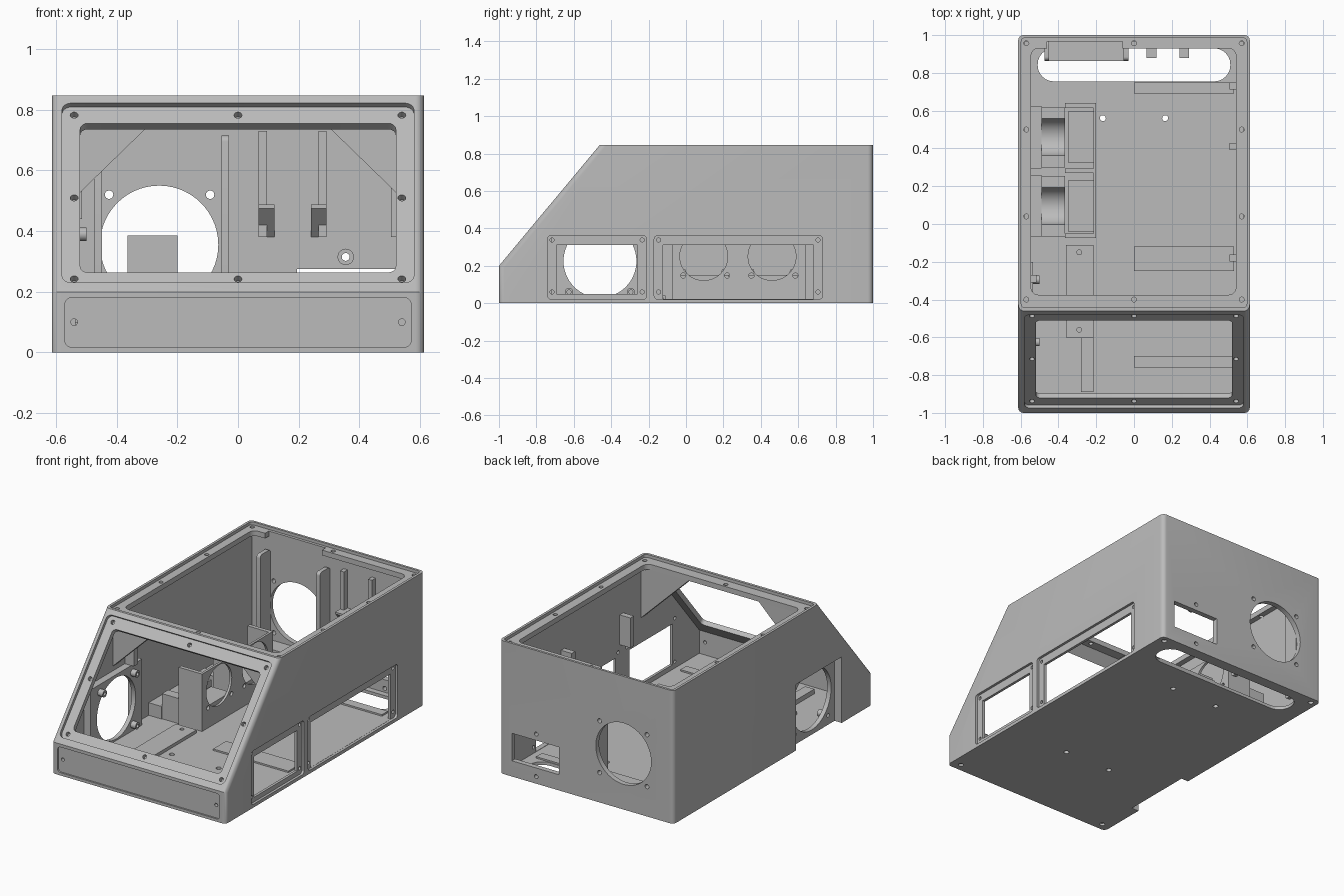
import bpy, bmesh, math
from mathutils import Matrix, Vector

if "Cube" in bpy.data.objects:
    bpy.data.objects.remove(bpy.data.objects["Cube"])

grey = bpy.data.materials.new("light_grey_plastic")
grey.use_nodes = True
grey.diffuse_color = (0.5, 0.5, 0.5, 1)
grey.node_tree.nodes["Principled BSDF"].inputs["Base Color"].default_value = (0.5, 0.5, 0.5, 1)

W, TOP = 0.613, 0.847
# frame of the sloped face: x, up the slope, outward
SLOPE = Vector((0, 0.54, TOP - 0.2)).normalized()
OUT = Vector((0, -SLOPE.z, SLOPE.y))
ON_SLOPE = Matrix(((1, 0, 0, 0), (0, SLOPE.y, OUT.y, -1), (0, SLOPE.z, OUT.z, 0.2), (0, 0, 0, 1)))


def prism(name, pts, axis, lo, hi, matrix=None):
    """Extrude a 2D outline along an axis."""
    place = {"x": lambda u, v, h: (h, u, v), "y": lambda u, v, h: (u, h, v),
             "z": lambda u, v, h: (u, v, h)}[axis]
    bm = bmesh.new()
    rings = [[bm.verts.new(place(u, v, h)) for u, v in pts] for h in (lo, hi)]
    bm.faces.new(rings[0])
    bm.faces.new(rings[1])
    for i in range(len(pts)):
        j = (i + 1) % len(pts)
        bm.faces.new((rings[0][i], rings[0][j], rings[1][j], rings[1][i]))
    if matrix:
        bm.transform(matrix)
    bmesh.ops.recalc_face_normals(bm, faces=bm.faces)
    mesh = bpy.data.meshes.new(name)
    bm.to_mesh(mesh)
    bm.free()
    mesh.materials.append(grey)
    obj = bpy.data.objects.new(name, mesh)
    bpy.context.collection.objects.link(obj)
    return obj


def rect(u0, u1, v0, v1, r=0.0):
    if not r:
        return [(u0, v0), (u1, v0), (u1, v1), (u0, v1)]
    corners = [(u1 - r, v1 - r), (u0 + r, v1 - r), (u0 + r, v0 + r), (u1 - r, v0 + r)]
    return [(cu + r * math.cos((q + k / 6) * math.pi / 2), cv + r * math.sin((q + k / 6) * math.pi / 2))
            for q, (cu, cv) in enumerate(corners) for k in range(7)]


def circle(u, v, r, n=14):
    return [(u + r * math.cos(2 * math.pi * i / n), v + r * math.sin(2 * math.pi * i / n)) for i in range(n)]


def box(name, x0, x1, y0, y1, z0, z1):
    return prism(name, rect(x0, x1, y0, y1), "z", z0, z1)


def combine(obj, tool, op="DIFFERENCE"):
    tool.hide_render = True
    mod = obj.modifiers.new("bool", "BOOLEAN")
    mod.operation, mod.solver, mod.object = op, "EXACT", tool
    bpy.context.view_layer.objects.active = obj
    bpy.ops.object.modifier_apply(modifier=mod.name)
    bpy.data.objects.remove(tool)


def cut(obj, pts, axis, lo, hi, matrix=None):
    combine(obj, prism("cutter", pts, axis, lo, hi, matrix))


def smooth(obj):
    bpy.ops.object.select_all(action="DESELECT")
    obj.select_set(True)
    bpy.context.view_layer.objects.active = obj
    bpy.ops.object.shade_smooth_by_angle(angle=math.radians(30))


# Housing: wedge-nosed box with rounded upright corners
body = prism("housing", [(-1, 0), (1, 0), (1, TOP), (-0.46, TOP), (-1, 0.2)], "x", -W, W)
bm = bmesh.new()
bm.from_mesh(body.data)
edges = [e for e in bm.edges if abs(e.verts[0].co.x - e.verts[1].co.x) < 0.01
         and abs(e.verts[0].co.z - e.verts[1].co.z) > 0.1]
bmesh.ops.bevel(bm, geom=edges, offset=0.028, segments=6, profile=0.5, affect="EDGES")
bm.to_mesh(body.data)
bm.free()

# Hollow inside, leaving a lip under the lid and the sloped face
cut(body, [(-0.962, 0.02), (0.967, 0.02), (0.967, 0.795), (-0.437, 0.795), (-0.962, 0.168)], "x", -0.58, 0.58)

# Lid seat, lid opening and the notch above the rear fan
cut(body, rect(-0.597, 0.597, -0.443, 0.985, 0.02), "z", 0.828, 0.9)
cut(body, rect(-0.545, 0.54, -0.375, 0.93, 0.04), "z", 0.7, 0.9)
cut(body, rect(-0.46, -0.06, 0.86, 0.967), "z", 0.7, 0.9)
for x in (-0.57, 0, 0.57):
    for y in (-0.4, 0.04, 0.5, 0.957):
        if x or y in (-0.4, 0.957):
            cut(body, circle(x, y, 0.013), "z", 0.78, 0.9)

# Sloped window seat, window and screw holes
cut(body, rect(-0.58, 0.58, 0.04, 0.81, 0.03), "z", -0.02, 0.1, ON_SLOPE)
cut(body, rect(-0.52, 0.52, 0.1, 0.74, 0.025), "z", -0.1, 0.1, ON_SLOPE)
for x in (-0.54, 0, 0.54):
    for v in (0.072, 0.42, 0.775):
        if x or v != 0.42:
            cut(body, circle(x, v, 0.013), "z", -0.045, 0.1, ON_SLOPE)

# Shallow seat in the nose
cut(body, rect(-0.57, 0.57, 0.018, 0.18, 0.02), "y", -1.1, -0.99)
for x in (-0.54, 0.54):
    cut(body, circle(x, 0.1, 0.011), "y", -1.1, -0.95)

# Two framed openings in the left wall
for y0, y1, z0 in ((-0.74, -0.21, 0.05), (-0.17, 0.73, 0.022)):
    cut(body, rect(y0, y1, 0.021, 0.362, 0.02), "x", 0.597, 0.7)
    cut(body, rect(y0 + 0.048, y1 - 0.048, z0, 0.31), "x", 0.5, 0.7)
    for y in (y0 + 0.024, y1 - 0.024):
        for z in (0.06, 0.338):
            cut(body, circle(y, z, 0.011), "x", 0.5, 0.7)

# Side fan pocket in the right wall, open at the bottom
combine(body, box("pocket_back", -0.59, -0.535, -0.72, -0.2, 0.01, 0.44), "UNION")
cut(body, rect(-0.69, -0.23, -0.1, 0.42), "x", -0.7, -0.563)
cut(body, circle(-0.46, 0.225, 0.195, 56), "x", -0.7, -0.5)
for y in (-0.625, -0.295):
    for z in (0.06, 0.39):
        cut(body, circle(y, z, 0.012), "x", -0.7, -0.5)

# Rear fan hole and socket opening
cut(body, circle(-0.26, 0.355, 0.195, 56), "y", 0.9, 1.1)
for x in (-0.425, -0.092):
    for z in (0.19, 0.52):
        cut(body, circle(x, z, 0.014), "y", 0.9, 1.1)
cut(body, rect(0.195, 0.525, 0.1, 0.275), "y", 0.9, 1.1)
for z in (0.045, 0.315):
    cut(body, circle(0.355, z, 0.013), "y", 0.9, 1.1)

# Floor slot and holes
cut(body, rect(-0.51, 0.51, 0.755, 0.93, 0.085), "z", -0.1, 0.1)
for x, y in ((0.165, 0.56), (0.165, -0.43), (0.57, 0.96), (0.55, -0.95)):
    for s in (-1, 1):
        cut(body, circle(s * x, y, 0.016), "z", -0.1, 0.015 if x > 0.5 else 0.1)
smooth(body)

# Corner gussets behind the sloped window
for name, s in (("left_gusset", 1), ("right_gusset", -1)):
    prism(name, [(s * 0.585, 0.8), (s * 0.585, 0.465), (s * 0.24, 0.8)], "y", -0.43, -0.378)

# Standoffs around the side fan
for y in (-0.625, -0.295):
    for z in (0.06, 0.39):
        post = prism("side_fan_standoff", circle(y, z, 0.022, 16), "x", -0.54, -0.5)
        cut(post, circle(y, z, 0.011), "x", -0.52, -0.4)
        smooth(post)

# Rear fan cradle
for x in (-0.475, -0.055):
    smooth(prism("rear_fan_post", rect(0.865, 0.968, 0.02, 0.715, 0.02), "x", x, x + 0.026))
box("rear_fan_shelf", -0.475, -0.03, 0.862, 0.968, 0.1, 0.14)

# Clips and screw boss on the rear wall
for x0, x1, b0, b1 in ((0.067, 0.095, 0.067, 0.12), (0.265, 0.292, 0.24, 0.292)):
    box("rear_clip_strip", x0, x1, 0.93, 0.968, 0.38, 0.73)
    prism("rear_clip_hook", [(0.968, 0.38), (0.88, 0.475), (0.88, 0.487), (0.968, 0.487)], "x", b0, b1)
boss = prism("socket_boss", circle(0.355, 0.315, 0.027, 20), "y", 0.94, 0.968)
cut(boss, circle(0.355, 0.315, 0.013), "y", 0.9, 1.1)
smooth(boss)

# Tabs on the side walls
for y in (-0.18, 0.41, 0.73):
    box("left_wall_tab", 0.505, 0.582, y - 0.018, y + 0.018, 0.38, 0.57)
box("right_wall_tab", -0.582, -0.515, -0.31, -0.27, 0.44, 0.57)

# Twin mount: front plate with round holes, dividers, shelves and rear cradles
plate = box("mount_plate", -0.215, -0.2, -0.075, 0.64, 0.02, 0.385)
for y in (0.095, 0.46):
    cut(plate, circle(y, 0.25, 0.128, 40), "x", -0.3, -0.1)
    for dy in (-0.11, 0.125):
        cut(plate, circle(y + dy, 0.148, 0.014), "x", -0.3, -0.1)
    box("mount_shelf", -0.35, -0.214, y - 0.135, y + 0.135, 0.12, 0.15)
    cradle = box("mount_cradle", -0.49, -0.365, y - 0.16, y + 0.16, 0.015, 0.18)
    cut(cradle, circle(y, 0.2, 0.1, 32), "x", -0.6, -0.3)
    smooth(cradle)
    box("wall_rail", -0.582, -0.49, y - 0.165, y + 0.165, 0.015, 0.1)
smooth(plate)
for y in (-0.075, 0.27, 0.615):
    box("mount_divider", -0.365, -0.214, y, y + 0.025, 0.015, 0.385)

# Floor plates and ribs
base = box("floor_plate", -0.36, -0.215, -0.6, -0.11, 0.01, 0.04)
for y in (-0.15, -0.56):
    cut(base, circle(-0.29, y, 0.013), "z", 0.025, 0.1)
box("floor_bar", -0.28, -0.215, -0.89, -0.6, 0.01, 0.05)
for y0, y1 in ((0.69, 0.75), (-0.25, -0.12), (-0.76, -0.7)):
    box("floor_rib", 0, 0.53, y0, y1, 0.01, 0.03)
